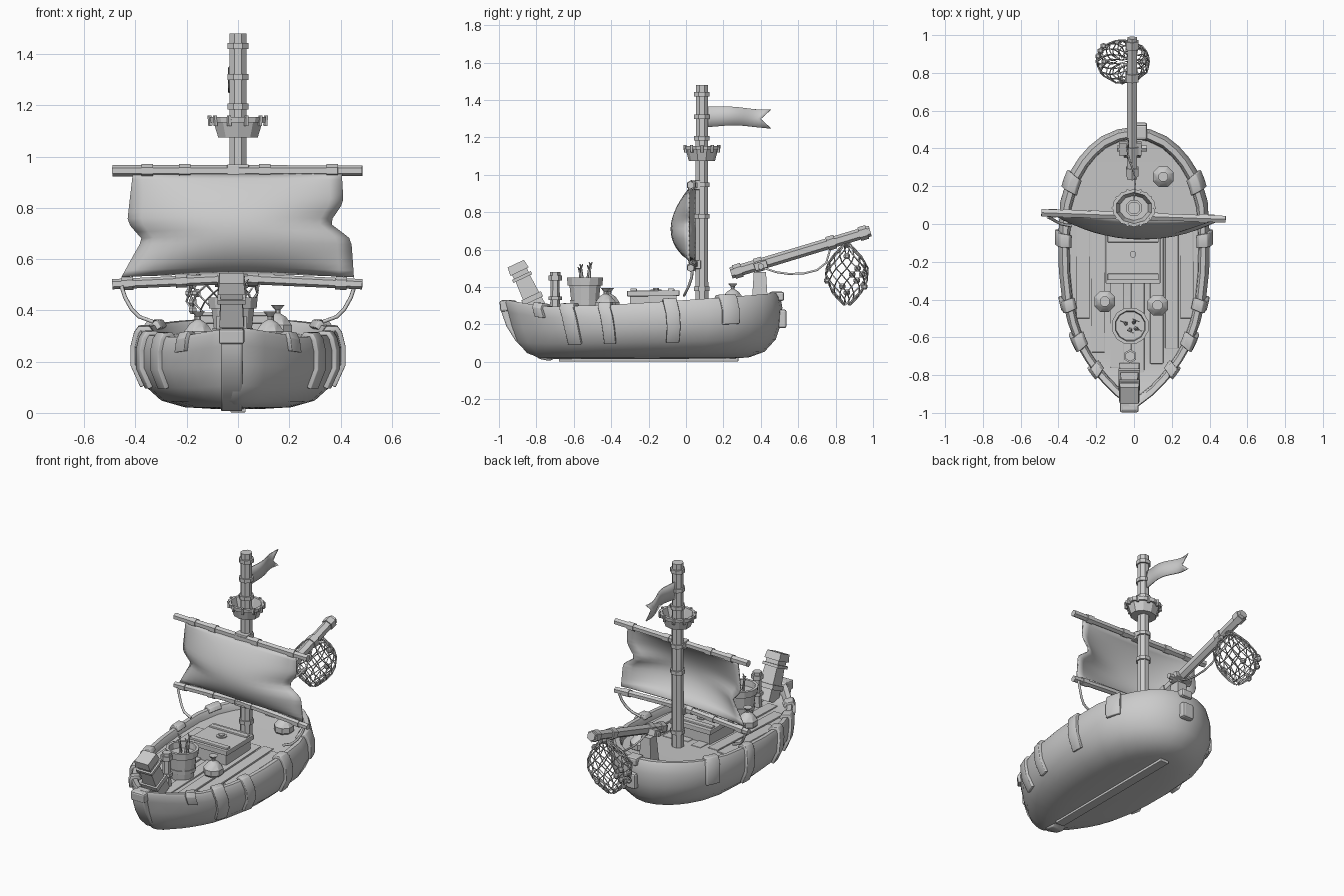
import bpy, bmesh, math, random
from mathutils import Vector, Matrix

if "Cube" in bpy.data.objects:
    bpy.data.objects.remove(bpy.data.objects["Cube"])
random.seed(4)


def make(name, verts, faces, smooth=None, bevel=0, solid=0):
    me = bpy.data.meshes.new(name)
    me.from_pydata([tuple(v) for v in verts], [], faces)
    bm = bmesh.new()
    bm.from_mesh(me)
    bmesh.ops.recalc_face_normals(bm, faces=bm.faces)
    bm.to_mesh(me)
    bm.free()
    ob = bpy.data.objects.new(name, me)
    bpy.context.collection.objects.link(ob)
    if solid:
        m = ob.modifiers.new("solid", 'SOLIDIFY')
        m.thickness, m.offset = solid, 0
    if bevel:
        m = ob.modifiers.new("bevel", 'BEVEL')
        m.width, m.segments = bevel, 2
    if smooth:
        bpy.ops.object.select_all(action='DESELECT')
        ob.select_set(True)
        bpy.context.view_layer.objects.active = ob
        bpy.ops.object.shade_smooth_by_angle(angle=math.radians(smooth))
    return ob


def lathe(name, a, b, prof, n=8, sx=1.0, smooth=None):
    """Rings of (t, radius) along the line a-b, capped at both ends."""
    a, b = Vector(a), Vector(b)
    d = (b - a).normalized()
    u = Vector((1, 0, 0)) if abs(d.x) < .9 else Vector((0, 1, 0))
    v = d.cross(u).normalized()
    u = v.cross(d)
    vs = []
    for t, r in prof:
        for k in range(n):
            w = 2 * math.pi * (k + .5) / n
            vs.append(a.lerp(b, t) + u * r * sx * math.cos(w) + v * r * math.sin(w))
    fs = [(i*n+k, i*n+(k+1) % n, (i+1)*n+(k+1) % n, (i+1)*n+k)
          for i in range(len(prof) - 1) for k in range(n)]
    fs += [tuple(range(n)), tuple(range(len(vs) - n, len(vs)))]
    return make(name, vs, fs, smooth)


def spar(name, a, b, r, bands, n=6, w=.022):
    """Timber pole with raised bands at the given fractions."""
    a, b = Vector(a), Vector(b)
    lathe(name, a, b, [(0, r), (1, r * .95)], n)
    h = w / (b - a).length
    for t in bands:
        lathe(name + "_band", a.lerp(b, t - h), a.lerp(b, t + h), [(0, r * 1.22), (1, r * 1.22)], n)


def box(name, c, s, rx=0, bevel=.004):
    m = Matrix.Translation(c) @ Matrix.Rotation(rx, 4, 'X')
    vs = [m @ Vector((x*s[0]/2, y*s[1]/2, z*s[2]/2)) for x in (-1, 1) for y in (-1, 1) for z in (-1, 1)]
    return make(name, vs, [(0, 1, 3, 2), (4, 5, 7, 6), (0, 1, 5, 4), (2, 3, 7, 6), (0, 2, 6, 4), (1, 3, 7, 5)], None, bevel)


def rope(name, pts, r=.008):
    cu = bpy.data.curves.new(name, 'CURVE')
    cu.dimensions, cu.bevel_depth, cu.bevel_resolution, cu.use_fill_caps = '3D', r, 1, True
    sp = cu.splines.new('POLY')
    sp.points.add(len(pts) - 1)
    for p, q in zip(sp.points, pts):
        p.co = (*q, 1)
    bpy.context.collection.objects.link(bpy.data.objects.new(name, cu))


def interp(tab, x):
    if x <= tab[0][0]:
        return tab[0][1]
    for (x0, y0), (x1, y1) in zip(tab, tab[1:]):
        if x <= x1:
            return y0 + (y1 - y0) * (x - x0) / (x1 - x0)
    return tab[-1][1]


# hull: plan outline, sheer line and stacked levels (height fraction, half width, bow y, stern y)
PLAN = [(0, .06), (.04, .26), (.08, .41), (.11, .51), (.16, .65), (.21, .76), (.29, .87), (.38, .95), (.48, .99),
        (.59, 1), (.73, .97), (.83, .86), (.89, .72), (.93, .59), (.965, .43), (.99, .22), (1, 0)]
SHEER = [(-1, .34), (-.9, .32), (-.75, .295), (-.4, .305), (0, .33), (.3, .352), (.45, .365)]
LEVELS = [(.05, .10, -.68, .26), (.07, .21, -.78, .34), (.15, .30, -.85, .42), (.33, .365, -.90, .48),
          (.58, .402, -.93, .51), (.8, .402, -.95, .515), (.95, .39, -.965, .505), (1, .38, -.96, .495),
          (1, .355, -.925, .465), (.95, .345, -.915, .455), (.84, .34, -.91, .45)]


def hull_pt(lv, s, side):
    zf, w, y0, y1 = lv
    y = y0 + (y1 - y0) * s
    return Vector((side * w * interp(PLAN, s), y, zf * interp(SHEER, y)))


stations = [p[0] for p in PLAN]
n = 2 * len(stations) - 1
verts = []
for lv in LEVELS:
    verts += [hull_pt(lv, s, 1) for s in stations] + [hull_pt(lv, s, -1) for s in stations[-2::-1]]
faces = [(i*n+k, i*n+(k+1) % n, (i+1)*n+(k+1) % n, (i+1)*n+k) for i in range(len(LEVELS) - 1) for k in range(n)]
make("hull", verts, faces + [tuple(range(n))], 50)

# deck and planks
deck = (.87, .345, -.915, .455)
dv = [hull_pt(deck, s, sd) for s in stations for sd in (-1, 1)]
make("deck", dv, [(2*i, 2*i+1, 2*i+3, 2*i+2) for i in range(len(stations) - 1)], 40)
for x, y0, y1 in [(-.27, -.5, .02), (-.19, -.68, .0), (-.09, -.76, .03), (.02, -.8, 0), (.12, -.74, .02), (.2, -.66, .03), (.28, -.5, 0)]:
    yc = (y0 + y1) / 2
    box("deck_plank", (x, yc, .87 * interp(SHEER, yc) + .003), (.07, y1 - y0, .016), .038)

# leather straps folded over the rim
for s, ds, top in [(.225, .025, 3), (.36, .022, 3), (.60, .025, 3), (.81, .03, 4), (.12, .016, 5)]:
    for side in (-1, 1):
        rows = LEVELS[top:10]
        pv = [hull_pt(lv, s + k * ds, side) for lv in rows for k in (-1, 0, 1)]
        pf = [(3*i+k, 3*i+k+1, 3*i+k+4, 3*i+k+3) for i in range(len(rows) - 1) for k in (0, 1)]
        make("rim_strap", pv, pf, 50, .006, .036)
box("stern_strap", (.03, .515, .23), (.08, .045, .1), 0, .012)
box("stern_rim_block", (.03, .485, .35), (.08, .08, .05), 0, .012)

# bow stem and short keel plank
stem = [(-.99, .33), (-.985, .26), (-.96, .19), (-.91, .11), (-.85, .055), (-.78, .015), (-.73, .005), (-.68, .03),
        (-.74, .08), (-.84, .16), (-.9, .25), (-.91, .33)]
m = len(stem)
make("bow_stem", [(x - .025, y, z) for x in (-.042, .042) for y, z in stem],
     [tuple(range(m)), tuple(range(m, 2*m))] + [(i, (i+1) % m, m+(i+1) % m, m+i) for i in range(m)], 40, .008)
box("stem_collar", (-.025, -.965, .3), (.1, .06, .06), .1, .01)
box("keel_plank", (-.02, -.71, .045), (.08, .15, .03), -.17)
box("keel", (0, -.2, .012), (.06, .96, .02))

# leaning bowsprit stump with cap
A, B = Vector((-.025, -.785, .26)), Vector((-.025, -.91, .525))
lathe("bow_post", A, B, [(0, .075), (.7, .06), (.7, .078), (.76, .078), (.76, .062), (.84, .062), (.84, .076), (1, .068)], 4)
lathe("bow_post_band", A.lerp(B, .25), A.lerp(B, .35), [(0, .082), (1, .082)], 4)

# mooring bollard
lathe("bollard", (-.02, -.7, .25), (-.02, -.7, .48), [(0, .03), (.25, .026), (.8, .024), (.8, .036), (.92, .036), (.92, .028), (1, .028)], 6)
lathe("bollard_ring", (-.02, -.7, .33), (-.02, -.7, .35), [(0, .036), (1, .036)], 6)

# barrel of fish
lathe("barrel", (-.02, -.54, .26), (-.02, -.54, .45),
      [(0, .068), (.25, .074), (.25, .08), (.37, .082), (.37, .077), (.78, .086), (.78, .096), (1, .1), (1, .082), (.8, .078)], 12)
for dx, dy, h in [(-.035, .02, .5), (.03, .03, .515), (.0, -.03, .49), (.045, -.02, .505)]:
    a, b = Vector((-.02 + dx * .6, -.54 + dy * .6, .4)), Vector((-.02 + dx, -.54 + dy, h))
    lathe("fish_tail", a, b, [(0, .012), (.8, .006), (1, .004)], 5)
    make("tail_fin", [b - Vector((0, 0, .01)), b + Vector((-.018, .008, .018)), b + Vector((0, 0, .006)), b + Vector((.018, -.008, .018))],
         [(0, 1, 2, 3)], None, 0, .006)

# tied sacks
for x, y, z in [(-.155, -.41, .265), (.125, -.43, .265), (.155, .25, .29)]:
    lathe("sack", (x, y, z), (x, y, z + .13), [(0, .045), (.15, .06), (.4, .06), (.65, .035), (.76, .011), (.86, .012), (1, .028)], 8, 1, 35)

# cargo hatch
box("hatch_base", (-.005, -.175, .31), (.26, .25, .1))
box("hatch_lid", (-.005, -.175, .366), (.29, .28, .03), .01)
for y in (-.28, -.08):
    box("hatch_batten", (-.005, y, .385), (.27, .035, .014))
lathe("hatch_knob", (-.005, -.16, .375), (-.005, -.16, .395), [(0, .032), (.6, .032), (.6, .018), (1, .018)], 8)

# mast and lookout basket
spar("mast", (0, .085, .27), (0, .085, 1.48), .037, [.1, .42, .56, .765, .86, .96], 8, .012)
lathe("lookout_basket", (0, .085, 1.075), (0, .085, 1.155),
      [(0, .07), (.72, .086), (.72, .097), (1, .1), (1, .083), (.2, .066)], 10, 1.16)
for k in range(10):
    w = 2 * math.pi * k / 10
    lathe("basket_rim_peg", (.107*math.cos(w), .085 + .092*math.sin(w), 1.12), (.11*math.cos(w), .085 + .095*math.sin(w), 1.16), [(0, .009), (1, .009)], 5)

# swallowtail pennant
fv, N = [], 14
for i in range(N + 1):
    t = i / N
    for k in (-1, 0, 1):
        y = .11 + .31 * t + (.035 * t**4 if k else -.02 * t**4)
        fv.append((.03 * math.sin(t * 5.5) * t - .01 * t, y, 1.31 + k * (.055 - .012 * t + .008 * t**6) + .012 * t * math.sin(t * 5)))
make("pennant", fv, [(3*i+k, 3*i+k+1, 3*i+k+4, 3*i+k+3) for i in range(N) for k in (0, 1)], 50, 0, .007)

# yards: straight upper, bowed lower in two halves
spar("upper_yard", (-.49, .06, .945), (.485, .025, .945), .022, [.14, .29, .61, .88])
mid = (0, .04, .525)
spar("lower_yard_left", mid, (-.49, .06, .502), .021, [.12, .45, .88])
spar("lower_yard_right", mid, (.485, .025, .502), .021, [.12, .83])
box("upper_yard_clamp", (0, .05, .945), (.085, .05, .05))
box("lower_yard_clamp", (0, .055, .52), (.085, .05, .045))

# billowing sail with torn sides
LEFT = [(0, .455), (.32, .38), (.375, .375), (.53, .43), (1, .41)]
RIGHT = [(0, .452), (.36, .44), (.5, .365), (.54, .36), (.72, .41), (1, .405)]
U, V = 16, 16
sv = []
for j in range(V + 1):
    v = j / V
    for i in range(U + 1):
        u = 2 * i / U - 1
        x = u * interp(RIGHT if u > 0 else LEFT, v)
        bulge = (1 - abs(u)**2.2) * math.sin(math.pi * v**.8)**.8 if 0 < v < 1 else 0
        z0 = .53 + .015 * (1 - u * u)
        sv.append((x, .035 - .018 * u - .112 * bulge, z0 + (.935 - z0) * v))
W = U + 1
make("sail", sv, [(j*W+i, j*W+i+1, (j+1)*W+i+1, (j+1)*W+i) for j in range(V) for i in range(U)], 60, 0, .008)

# sheets from the lower yard to the rim
for sd in (-1, 1):
    rope("sail_sheet", [(sd*.455, .035, .495), (sd*.44, .03, .45), (sd*.415, .015, .405), (sd*.385, .0, .375), (sd*.33, -.01, .355)])

# cargo boom, its post and slack line
P, Q = Vector((-.01, .24, .475)), Vector((-.01, .985, .7))
spar("boom", P, Q, .031, [.05, .2, .72, .95], 6)
lathe("boom_post", (-.01, .395, .28), (-.01, .395, .48), [(0, .064), (1, .046)], 4)
box("boom_clamp", (-.02, .4, .515), (.12, .07, .04), .3)
lathe("boom_pin", (-.09, .4, .51), (.07, .4, .51), [(0, .018), (1, .018)], 6)
rope("boom_line", [(-.01, .42, .5), (-.01, .48, .48), (-.01, .55, .47), (-.01, .63, .473), (-.01, .7, .49), (-.01, .75, .53), (-.01, .77, .6)], .006)

# hanging net: diamond lattice turned into wire
C = Vector((-.065, .86, 0))
ROWS, K = 10, 12
NET = [(0, .02), (.1, .055), (.25, .095), (.45, .125), (.62, .12), (.8, .085), (.92, .045), (1, .018)]
nv = []
for i in range(ROWS + 1):
    t = i / ROWS
    for k in range(K):
        w = 2 * math.pi * (k + .5 * (i % 2)) / K
        r = interp(NET, t) * random.uniform(.95, 1.03)
        nv.append(C + Vector((1.15 * r * math.cos(w) + .05 * t**3, .93 * r * math.sin(w), .305 + .325 * t)))
nf = []
for i in range(ROWS - 1):
    for k in range(K):
        o = i % 2
        nf.append((i*K+k, (i+1)*K+(k+o) % K, (i+2)*K+k, (i+1)*K+(k+o-1) % K))
net = make("net", nv, nf)
wm = net.modifiers.new("wire", 'WIREFRAME')
wm.thickness, wm.use_even_offset, wm.use_boundary = .009, False, True
for idx in random.sample(range(2*K, 9*K), 9):
    p = nv[idx]
    lathe("net_float", p - Vector((0, 0, .016)), p + Vector((0, 0, .016)), [(0, .009), (.3, .017), (.7, .017), (1, .009)], 6)
rope("net_line", [(-.02, .86, .61), (-.01, .86, .67)], .014)
